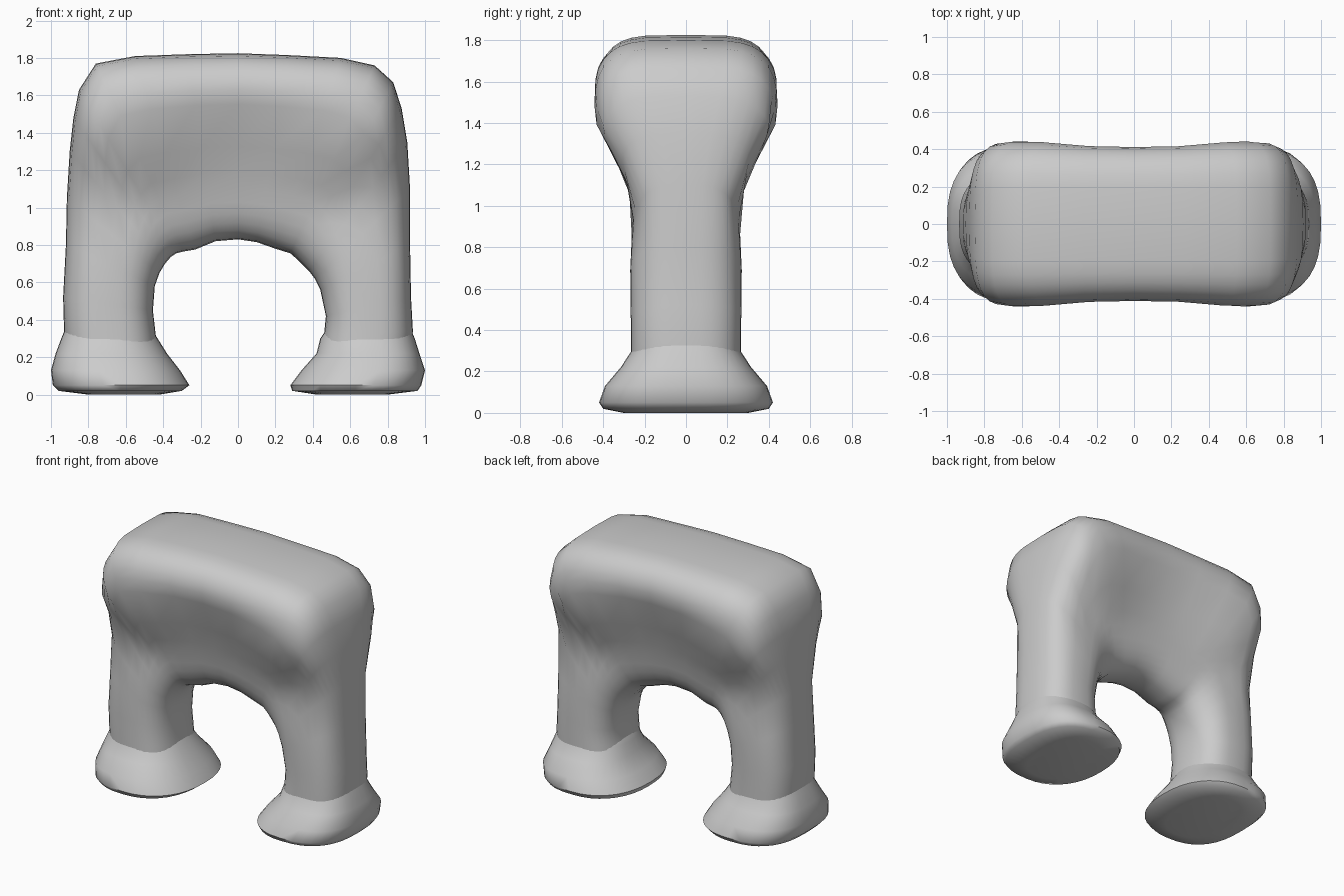
import bpy, bmesh, math

if "Cube" in bpy.data.objects:
    bpy.data.objects.remove(bpy.data.objects["Cube"])

SIDES = 36


def lerp_table(table, v):
    if v <= table[0][0]:
        return table[0][1]
    for (a, da), (b, db) in zip(table, table[1:]):
        if v <= b:
            return da + (db - da) * (v - a) / (b - a)
    return table[-1][1]


def spow(v, p):
    return math.copysign(abs(v) ** (2 / p), v)


def loft(name, rings, depth, inner_power, outer_power):
    """Skin rounded sections; each ring runs from an inner to an outer (x, z) point."""
    bm = bmesh.new()
    loops = []
    for xi, zi, xo, zo in rings:
        loop = []
        for k in range(SIDES):
            a = 2 * math.pi * k / SIDES
            p = outer_power(xo, zo) if math.cos(a) > 0 else inner_power
            s = 0.5 + 0.5 * spow(math.cos(a), p)
            x, z = xi + (xo - xi) * s, zi + (zo - zi) * s
            loop.append(bm.verts.new((x, depth(x, z) * spow(math.sin(a), p), z)))
        loops.append(loop)
    for lo, hi in zip(loops, loops[1:]):
        for k in range(SIDES):
            n = (k + 1) % SIDES
            bm.faces.new((lo[k], lo[n], hi[n], hi[k]))
    bm.faces.new(loops[0])
    bm.faces.new(loops[-1])
    bmesh.ops.recalc_face_normals(bm, faces=bm.faces)
    mesh = bpy.data.meshes.new(name)
    bm.to_mesh(mesh)
    bm.free()
    obj = bpy.data.objects.new(name, mesh)
    bpy.context.collection.objects.link(obj)
    bpy.ops.object.select_all(action='DESELECT')
    bpy.context.view_layer.objects.active = obj
    obj.select_set(True)
    bpy.ops.object.shade_smooth_by_angle(angle=math.radians(50))
    return obj


# Body half-depth by height: full shoulders at the ends, hollow in the middle
SHOULDER = [(0.3, 0.265), (0.75, 0.27), (1.0, 0.25), (1.15, 0.3), (1.4, 0.44), (1.65, 0.455), (1.82, 0.44)]
MIDDLE = [(0.83, 0.25), (1.08, 0.24), (1.3, 0.29), (1.45, 0.35), (1.6, 0.42), (1.7, 0.43), (1.82, 0.43)]


def body_depth(x, z):
    t = min(1, max(0, (abs(x) - 0.12) / 0.45))
    t = t * t * (3 - 2 * t)
    return lerp_table(MIDDLE, z) * (1 - t) + lerp_table(SHOULDER, z) * t


def body_power(x, z):
    # Legs are round, the top slab is boxy
    return lerp_table([(1.3, 2.7), (1.8, 4.4)], z)


# Arched body: left leg, over the top, right leg
left = [
    (-0.42, 0.15, -0.91, 0.15), (-0.44, 0.32, -0.93, 0.34), (-0.455, 0.45, -0.935, 0.52),
    (-0.445, 0.58, -0.92, 0.8), (-0.42, 0.65, -0.915, 1.05), (-0.39, 0.70, -0.90, 1.3),
    (-0.36, 0.735, -0.88, 1.48), (-0.33, 0.755, -0.85, 1.63), (-0.29, 0.765, -0.76, 1.77),
    (-0.23, 0.775, -0.55, 1.81), (-0.12, 0.82, -0.27, 1.82)]
right = [
    (0.43, 0.15, 0.92, 0.15), (0.46, 0.32, 0.935, 0.34), (0.47, 0.42, 0.925, 0.52),
    (0.44, 0.56, 0.92, 0.8), (0.41, 0.62, 0.92, 1.1), (0.38, 0.66, 0.905, 1.35),
    (0.35, 0.69, 0.875, 1.53), (0.32, 0.72, 0.83, 1.67), (0.28, 0.755, 0.73, 1.76),
    (0.2, 0.78, 0.55, 1.8), (0.1, 0.815, 0.27, 1.815)]
loft("arched_body", left + [(0, 0.83, 0, 1.825)] + right[::-1], body_depth, 2.7, body_power)

# Flared feet: (height, inner x, outer x)
FOOT = [(0.0, 0.3), (0.02, 0.4), (0.05, 0.42), (0.12, 0.4), (0.2, 0.33), (0.28, 0.27), (0.36, 0.24)]
left_foot = [(0.0, 0.42, 0.8), (0.02, 0.3, 0.96), (0.05, 0.26, 0.99), (0.13, 0.31, 1.0),
             (0.22, 0.38, 0.975), (0.3, 0.43, 0.945), (0.36, 0.47, 0.92)]
right_foot = [(0.0, 0.42, 0.8), (0.02, 0.29, 0.96), (0.05, 0.28, 0.98), (0.13, 0.34, 1.0),
              (0.22, 0.42, 0.97), (0.3, 0.44, 0.945), (0.36, 0.48, 0.92)]
for name, side, rows in (("left_foot", -1, left_foot), ("right_foot", 1, right_foot)):
    loft(name, [(side * i, z, side * o, z) for z, i, o in rows],
         lambda x, z: lerp_table(FOOT, z), 2.3, lambda x, z: 2.6)
